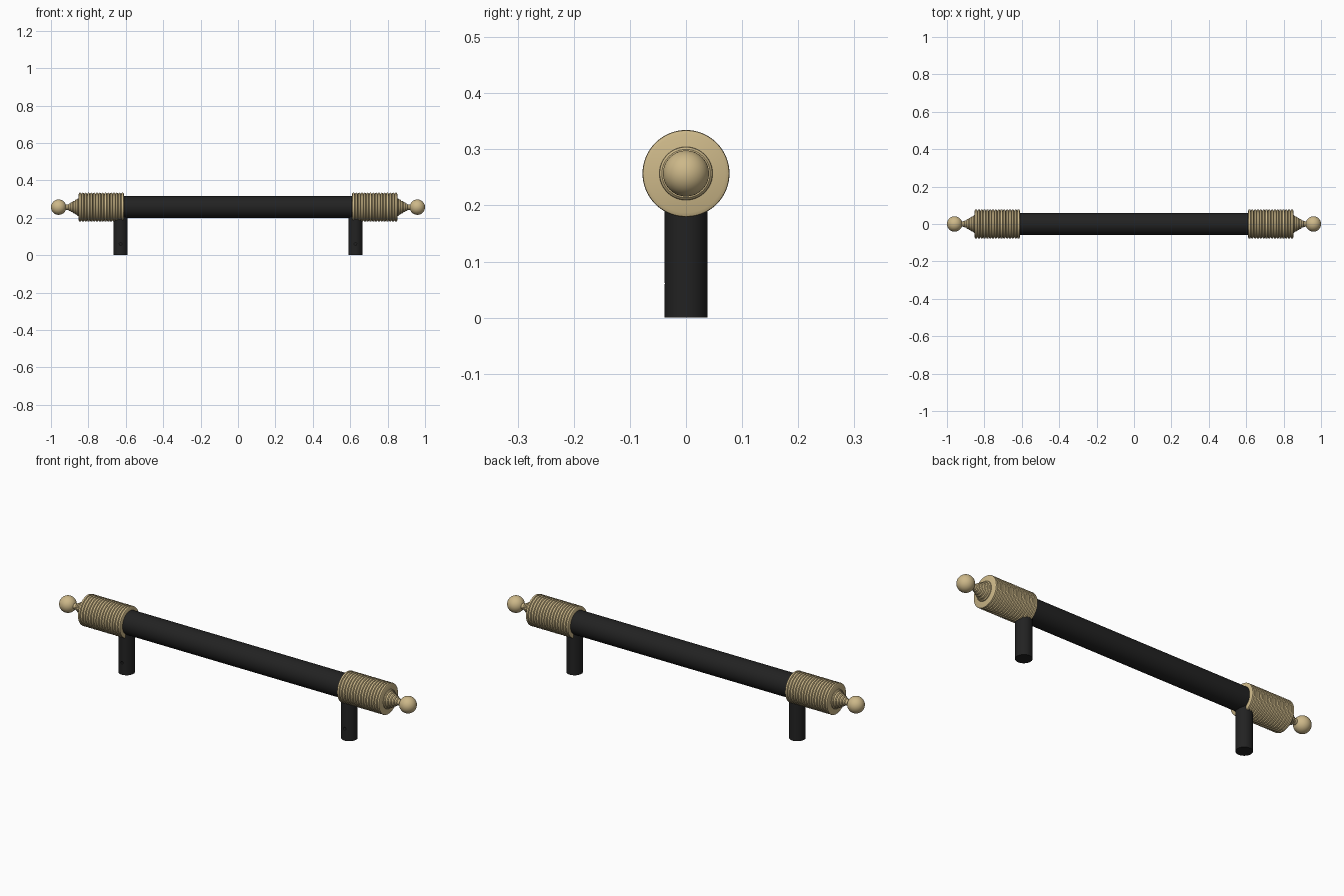
import bpy, bmesh, math
from mathutils import Matrix, Vector

AXIS_Z = 0.257    # height of the bar's axis
LEG_X = 0.628

cube = bpy.data.objects.get("Cube")
if cube:
    bpy.data.objects.remove(cube, do_unlink=True)


def material(name, colour, roughness, metallic=0.0):
    mat = bpy.data.materials.new(name)
    mat.use_nodes = True
    mat.diffuse_color = (*colour, 1)
    shader = mat.node_tree.nodes["Principled BSDF"]
    shader.inputs["Base Color"].default_value = (*colour, 1)
    shader.inputs["Roughness"].default_value = roughness
    shader.inputs["Metallic"].default_value = metallic
    return mat


brass = material("warm brass", (0.61, 0.48, 0.25), 0.4)
black = material("matt black", (0.016, 0.016, 0.016), 0.5)


def lathe(name, profile, mat, turn, location, steps=64):
    """Spin (distance, radius) points about z, then turn the axis."""
    bm = bmesh.new()
    verts = [bm.verts.new((r, 0, d)) for d, r in profile]
    edges = [bm.edges.new(pair) for pair in zip(verts, verts[1:])]
    bmesh.ops.spin(bm, geom=verts + edges, cent=(0, 0, 0), axis=(0, 0, 1),
                   angle=math.tau, steps=steps, use_duplicate=False)
    bmesh.ops.remove_doubles(bm, verts=bm.verts, dist=1e-5)
    bmesh.ops.recalc_face_normals(bm, faces=bm.faces)
    bm.transform(Matrix.Translation(location) @ turn)
    mesh = bpy.data.meshes.new(name)
    bm.to_mesh(mesh)
    bm.free()
    mesh.materials.append(mat)
    obj = bpy.data.objects.new(name, mesh)
    bpy.context.collection.objects.link(obj)
    return obj


def smooth(obj):
    bpy.ops.object.select_all(action='DESELECT')
    obj.select_set(True)
    bpy.context.view_layer.objects.active = obj
    bpy.ops.object.shade_smooth_by_angle(angle=math.radians(35))


def rod(radius, start, end):
    return [(start, 0), (start, radius), (end, radius), (end, 0)]


def grip_profile(start, end, ridges, outer, groove):
    """Closed sleeve with evenly spaced rounded ridges."""
    pitch = (end - start) / ridges
    points = [(start, 0)]
    for i in range(ridges):
        x = start + i * pitch
        points += [(x, groove), (x + pitch * 0.2, outer - 0.001),
                   (x + pitch * 0.5, outer), (x + pitch * 0.8, outer - 0.001)]
    return points + [(end, groove), (end, 0)]


def collar_profile():
    """Stepped taper running down to the slim neck."""
    points = [(0.84, 0)]
    steps = 5
    for i in range(steps):
        x, r = 0.848 + 0.012 * i, 0.048 - 0.007 * i
        points += [(x, r), (x + 0.008, r - 0.001), (x + 0.012, r - 0.005)]
    return points + [(0.925, 0.014), (0.925, 0)]


def ball_profile(centre, radius, count=24):
    return [(centre - radius * math.cos(math.pi * i / count),
             radius * math.sin(math.pi * i / count)) for i in range(count + 1)]


# Bar
along_x = Matrix.Rotation(math.pi / 2, 4, 'Y')
axis = Vector((0, 0, AXIS_Z))
smooth(lathe("bar", rod(0.059, -0.63, 0.63), black, along_x, axis))

for side, sign in (("left", 1), ("right", -1)):
    turn = Matrix.Rotation(sign * math.pi / 2, 4, 'Y')

    # Ridged grip, stepped collar and end ball
    smooth(lathe(side + "_ridged_grip", grip_profile(0.61, 0.852, 16, 0.0775, 0.070),
                 brass, turn, axis))
    smooth(lathe(side + "_stepped_collar", collar_profile(), brass, turn, axis))
    smooth(lathe(side + "_end_ball", ball_profile(0.959, 0.041), brass, turn, axis))

    # Leg with a small screw hole drilled in its front
    leg = lathe(side + "_leg", rod(0.0385, 0, AXIS_Z - 0.03), black,
                Matrix.Identity(4), Vector((sign * LEG_X, 0, 0)))
    drill = lathe("drill", rod(0.007, 0.025, 0.06), black,
                  Matrix.Rotation(math.pi / 2, 4, 'X'),
                  Vector((sign * LEG_X, 0, 0.061)), 16)
    drill.hide_render = True
    cut = leg.modifiers.new("screw_hole", 'BOOLEAN')
    cut.operation, cut.solver, cut.object = 'DIFFERENCE', 'EXACT', drill
    bpy.context.view_layer.objects.active = leg
    bpy.ops.object.modifier_apply(modifier=cut.name)
    bpy.data.objects.remove(drill, do_unlink=True)
    smooth(leg)
